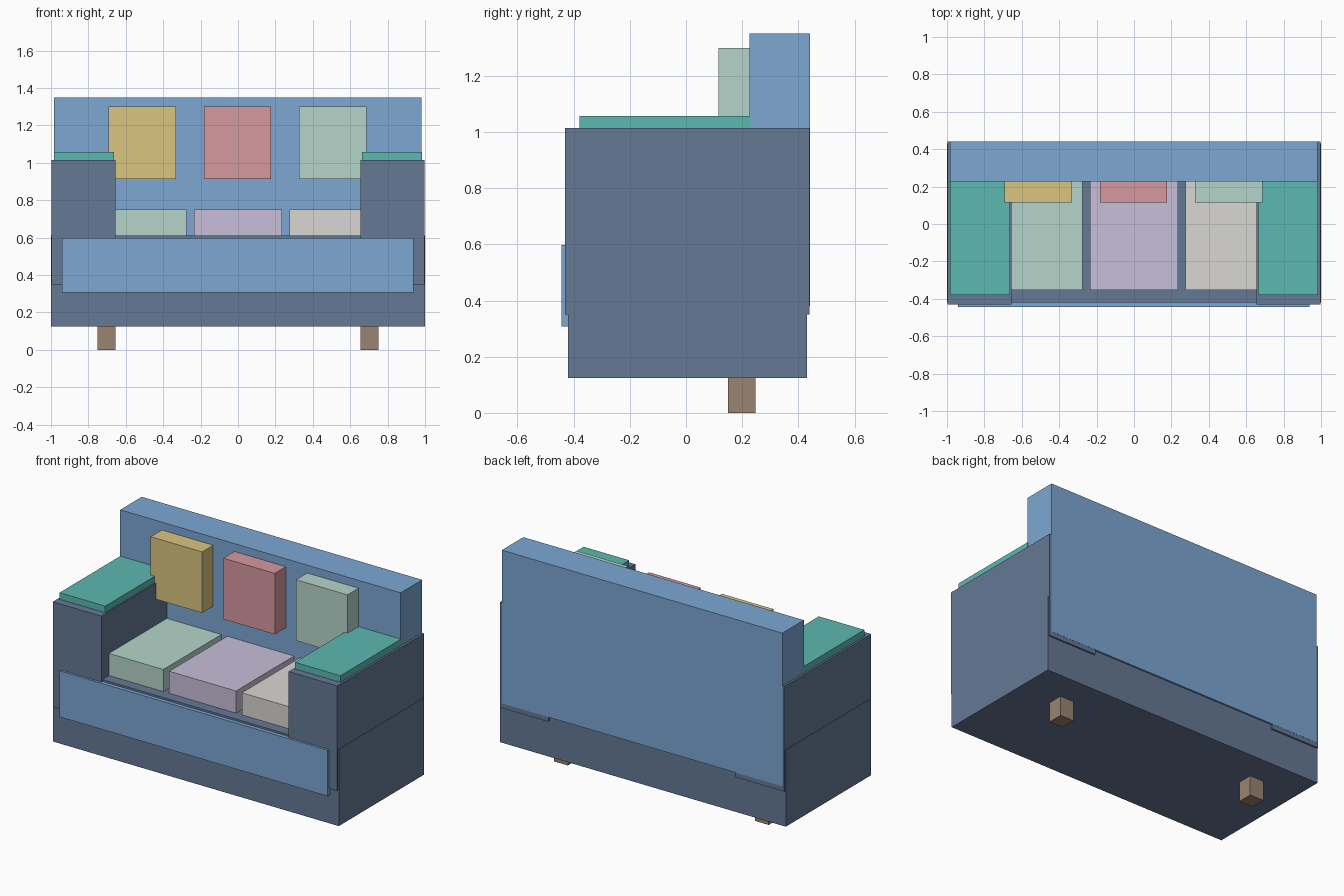
import bpy

if "Cube" in bpy.data.objects:
    bpy.data.objects.remove(bpy.data.objects["Cube"])


def material(name, rgb):
    m = bpy.data.materials.new(name)
    m.diffuse_color = (*rgb, 1)
    m.use_nodes = True
    m.node_tree.nodes["Principled BSDF"].inputs["Base Color"].default_value = m.diffuse_color
    return m


SLATE = material("slate_fabric", (0.13, 0.19, 0.30))
BLUE = material("blue_fabric", (0.20, 0.39, 0.65))
TEAL = material("teal_fabric", (0.11, 0.48, 0.44))
MINT = material("mint_fabric", (0.46, 0.66, 0.59))
LILAC = material("lilac_fabric", (0.58, 0.52, 0.69))
CREAM = material("cream_fabric", (0.70, 0.68, 0.65))
YELLOW = material("yellow_fabric", (0.71, 0.56, 0.22))
ROSE = material("rose_fabric", (0.66, 0.32, 0.35))
WOOD = material("wood", (0.32, 0.23, 0.16))


def box(name, x, y, z, mat):
    """Box spanning the (min, max) pairs x, y, z."""
    size = [b - a for a, b in (x, y, z)]
    bpy.ops.mesh.primitive_cube_add(size=1, location=[(a + b) / 2 for a, b in (x, y, z)])
    ob = bpy.context.object
    ob.name = name
    ob.scale = size
    bpy.ops.object.transform_apply(location=False, rotation=False, scale=True)
    ob.data.materials.append(mat)
    return ob


# Body of the sofa
box("base", (-1, 1), (-0.42, 0.43), (0.125, 0.61), SLATE)
box("backrest", (-0.983, 0.981), (0.226, 0.441), (0.38, 1.35), BLUE)
box("front_panel", (-0.94, 0.938), (-0.444, -0.405), (0.307, 0.598), BLUE)

# Arms, arm pads and legs on both sides
for side, s in (("left", -1), ("right", 1)):
    def span(a, b):
        return tuple(sorted((s * a, s * b)))
    box(side + "_arm", span(0.656, 0.996), (-0.43, 0.44), (0.35, 1.015), SLATE)
    box(side + "_arm_pad", span(0.664, 0.983), (-0.38, 0.23), (1.0, 1.057), TEAL)
    box(side + "_leg", span(0.655, 0.752), (0.15, 0.247), (0, 0.13), WOOD)

# Seat cushions and back cushions, left to right
rows = (("left", -1, MINT, YELLOW), ("middle", 0, LILAC, ROSE), ("right", 1, CREAM, MINT))
for label, i, seat_mat, back_mat in rows:
    cx = i * 0.509
    box(label + "_seat_cushion", (cx - 0.234, cx + 0.234), (-0.354, 0.235), (0.6, 0.75), seat_mat)
    cx -= 0.003
    box(label + "_back_cushion", (cx - 0.18, cx + 0.18), (0.115, 0.235), (0.914, 1.3), back_mat)
